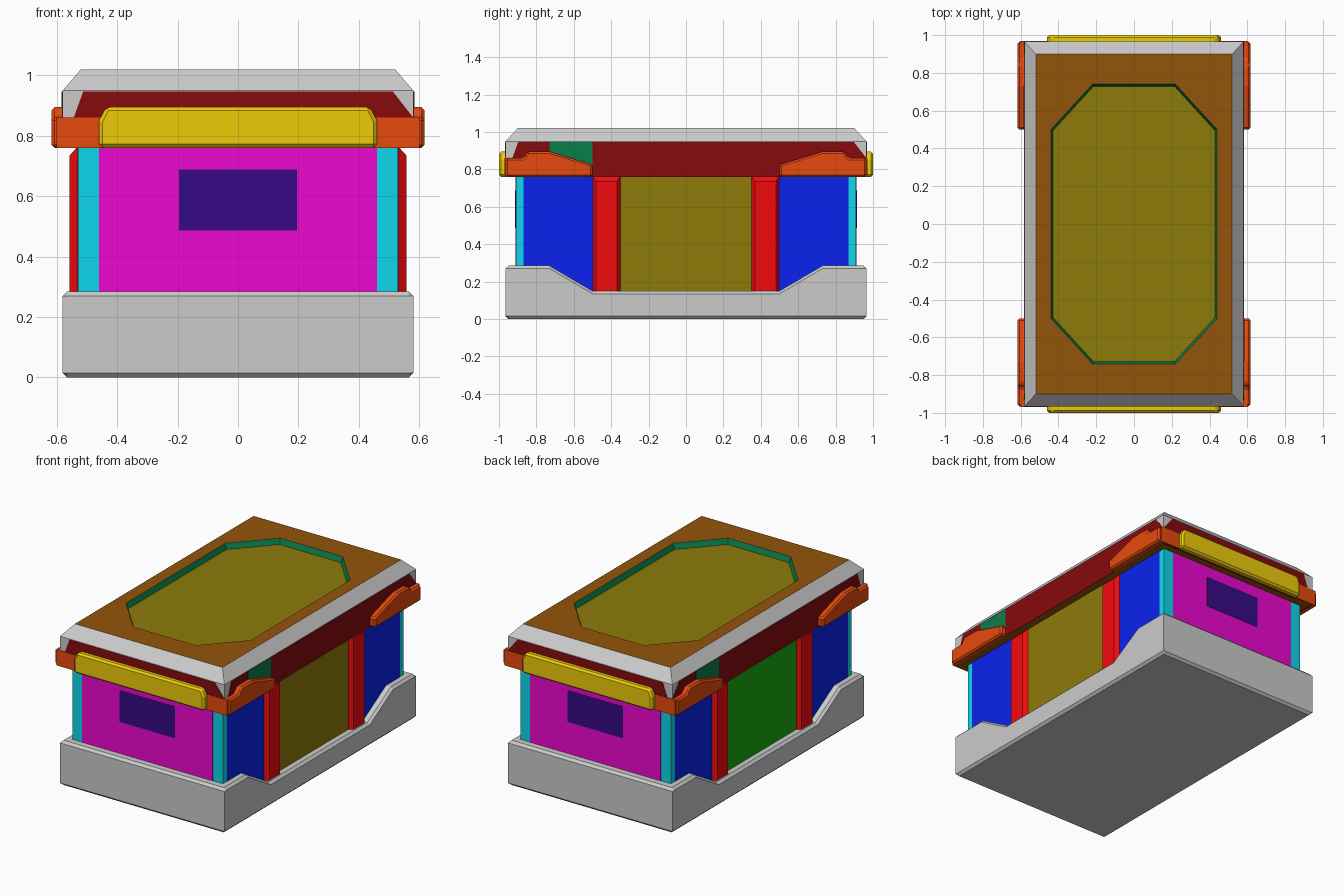
import bpy, bmesh

if "Cube" in bpy.data.objects:
    bpy.data.objects.remove(bpy.data.objects["Cube"])

MATS = {}


def mat(name, rgb):
    """Material from a lit 0-255 colour, converted to linear diffuse."""
    if name not in MATS:
        m = bpy.data.materials.new(name)
        m.diffuse_color = [min(1, (c / 255) ** 2.2 / 0.56) for c in rgb] + [1]
        m.use_nodes = True
        m.node_tree.nodes["Principled BSDF"].inputs["Base Color"].default_value = m.diffuse_color
        MATS[name] = m
    return MATS[name]


CYAN = mat("cyan", (16, 165, 180))
MAGENTA = mat("magenta", (182, 12, 160))
PURPLE = mat("purple", (44, 14, 102))
BLUE = mat("blue", (14, 30, 182))
RED = mat("red", (188, 14, 16))
DARK_RED = mat("dark_red", (102, 14, 16))
OLIVE = mat("olive", (108, 94, 14))
GREEN = mat("green", (24, 130, 16))
TEAL = mat("teal", (14, 96, 58))
ORANGE = mat("orange", (178, 58, 16))
YELLOW = mat("yellow", (182, 156, 14))
BROWN = mat("brown", (112, 66, 14))


def loft(name, rings, mats, bands=None, bevel=0):
    """Closed skin through rings; bands = material index per cap/band."""
    bm = bmesh.new()
    vs = [[bm.verts.new(p) for p in r] for r in rings]
    n = len(rings[0])
    bands = bands or [0] * (len(rings) + 1)
    bm.faces.new(vs[0]).material_index = bands[0]
    for k in range(len(rings) - 1):
        for i in range(n):
            j = (i + 1) % n
            f = bm.faces.new((vs[k][i], vs[k][j], vs[k + 1][j], vs[k + 1][i]))
            f.material_index = bands[k + 1]
    bm.faces.new(vs[-1]).material_index = bands[-1]
    bmesh.ops.remove_doubles(bm, verts=bm.verts, dist=1e-5)
    bmesh.ops.recalc_face_normals(bm, faces=bm.faces)
    me = bpy.data.meshes.new(name)
    bm.to_mesh(me)
    bm.free()
    for m in mats:
        me.materials.append(m)
    ob = bpy.data.objects.new(name, me)
    bpy.context.collection.objects.link(ob)
    if bevel:
        b = ob.modifiers.new("bevel", "BEVEL")
        b.width, b.segments = bevel, 1
    return ob


def prism_x(name, yz, x0, x1, m, bevel=0):
    return loft(name, [[(x, y, z) for y, z in yz] for x in (x0, x1)], [m], bevel=bevel)


def prism_y(name, xz, y0, y1, m, bevel=0):
    return loft(name, [[(x, y, z) for x, z in xz] for y in (y0, y1)], [m], bevel=bevel)


def rect(a0, a1, z0, z1):
    return [(a0, z0), (a1, z0), (a1, z1), (a0, z1)]


def octagon(ax, bx, ay, by, z):
    """Octagon with long corners (ax, by) and (bx, ay)."""
    out = []
    for sx, sy in ((1, 1), (-1, 1), (-1, -1), (1, -1)):
        pair = [(sx * ax, sy * by, z), (sx * bx, sy * ay, z)]
        out += pair if sx * sy > 0 else pair[::-1]
    return out


def rectangle(x, y, z):
    return octagon(x, x, y, y, z)


# Base tray: side profile with dipped middle, chamfered long edges
C = 0.015
half = [(0.95, 0), (0.965, C), (0.965, 0.27), (0.95, 0.285), (0.73, 0.285), (0.5, 0.15)]
profile = half + [(-y, z) for y, z in reversed(half)]
trim = [(y, C if z < 0.02 else z if z == 0.27 else z - C) for y, z in profile]
loft("base", [[(x, y, z) for y, z in p] for x, p in
              ((-0.58, trim), (-0.565, profile), (0.565, profile), (0.58, trim))], [])

# Body core, its corners showing as posts
loft("body_posts", [rectangle(0.53, 0.91, z) for z in (0.1, 0.77)], [CYAN])

# Lid: chamfered rim, flat top, octagonal recess
loft("lid", [rectangle(0.58, 0.965, 0.76), rectangle(0.58, 0.965, 0.95),
             rectangle(0.52, 0.9, 1.02), octagon(0.44, 0.22, 0.74, 0.5, 1.02),
             octagon(0.428, 0.215, 0.728, 0.495, 0.985)],
     [None, BROWN, TEAL, OLIVE], [1, 0, 0, 1, 2, 3])


def lid_panel(w):
    return [(-w, 0.76), (w, 0.76), (w, 0.86), (w - 0.068, 0.947), (0.068 - w, 0.947)]


for s, end in ((-1, "front"), (1, "back")):
    # End panels, window and handle bar
    prism_y(end + "_panel", rect(-0.46, 0.46, 0.2, 0.765), s * 0.9, s * 0.912, MAGENTA)
    prism_y(end + "_window", rect(-0.195, 0.195, 0.487, 0.688), s * 0.9, s * 0.914, PURPLE)
    prism_y(end + "_lid_panel", lid_panel(0.58), s * 0.95, s * 0.967, DARK_RED)
    prism_y(end + "_bar", [(-0.46, 0.76), (0.46, 0.76), (0.46, 0.85), (0.437, 0.895),
                           (-0.437, 0.895), (-0.46, 0.85)], s * 0.955, s * 1.0, YELLOW, 0.012)

for s, side in ((1, "right"), (-1, "left")):
    # Side panels
    prism_x(side + "_middle_panel", rect(-0.36, 0.36, 0.12, 0.765), s * 0.52, s * 0.532,
            OLIVE if s > 0 else GREEN)
    prism_x(side + "_lid_panel", lid_panel(0.965), s * 0.57, s * 0.582, DARK_RED)
    prism_x(side + "_lid_patch", rect(-0.73 * s, -0.5 * s, 0.765, 0.947), s * 0.57, s * 0.584, TEAL)
    for t, end in ((-1, "front"), (1, "back")):
        tag = end + "_" + side
        prism_x(tag + "_panel", rect(t * 0.49, t * 0.87, 0.12, 0.765), s * 0.52, s * 0.532, BLUE)
        # Tapered pillar
        loft(tag + "_pillar",
             [[(s * x, t * y, z) for y, z in rect(y0, y1, z0, z1)] for x, y0, y1, z0, z1 in
              ((0.52, 0.35, 0.5, 0.14, 0.765), (0.53, 0.35, 0.5, 0.14, 0.765),
               (0.557, 0.37, 0.48, 0.15, 0.735))], [RED])
        # Stepped corner guard and its end return
        guard = [(0.965, 0.76), (0.5, 0.76), (0.5, 0.825), (0.73, 0.895),
                 (0.845, 0.895), (0.87, 0.86), (0.965, 0.86)]
        prism_x(tag + "_guard", [(t * y, z) for y, z in guard], s * 0.57, s * 0.617, ORANGE, 0.01)
        prism_y(tag + "_guard_return", rect(s * 0.45, s * 0.6, 0.76, 0.86),
                t * 0.95, t * 0.97, ORANGE)
